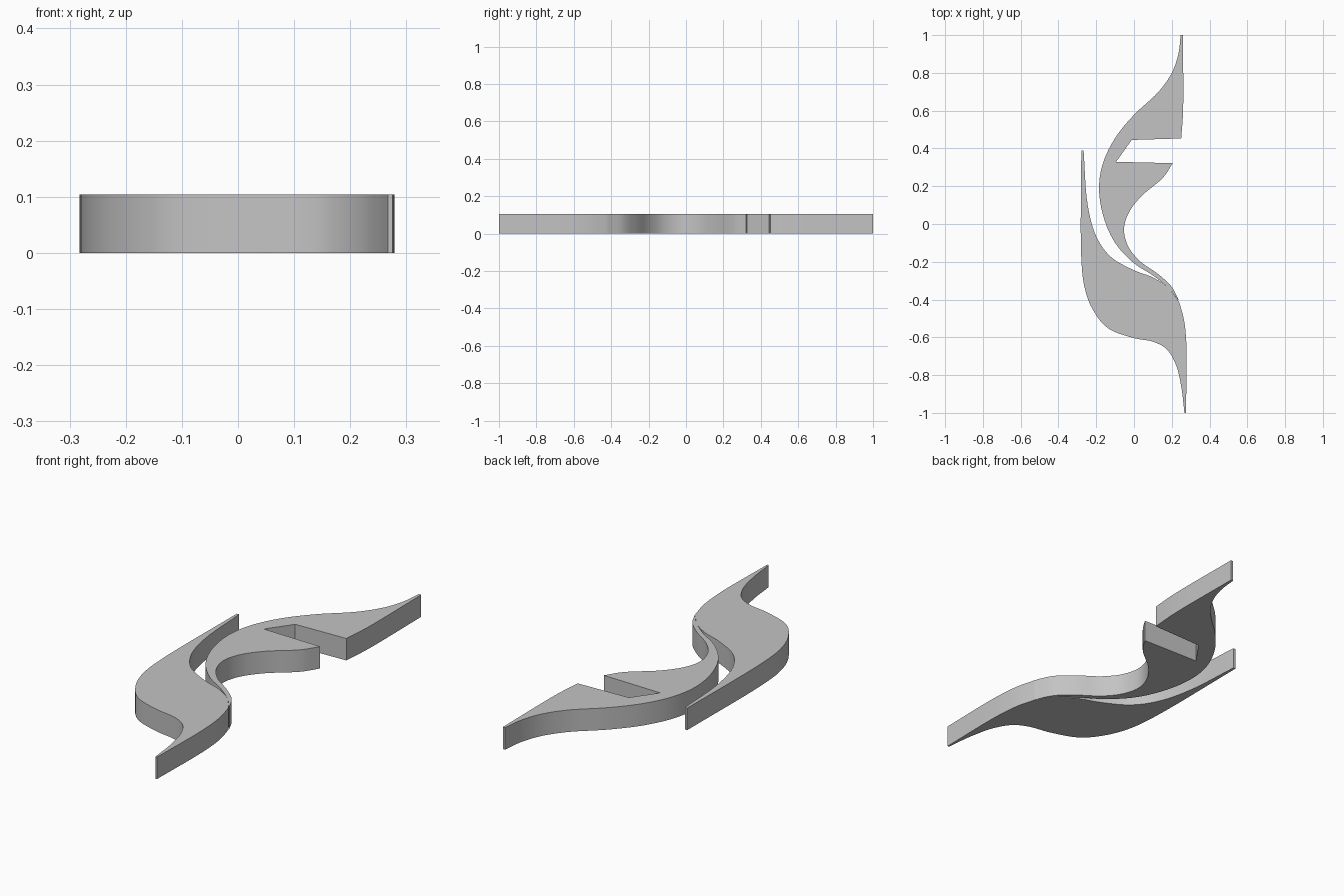
import bpy
import bmesh
import math
from mathutils import Vector

HEIGHT = 0.104
STEPS = 6

cube = bpy.data.objects.get("Cube")
if cube:
    bpy.data.objects.remove(cube, do_unlink=True)

grey = bpy.data.materials.new("plain grey")
grey.use_nodes = True
grey.diffuse_color = (0.55, 0.55, 0.55, 1)
grey.node_tree.nodes["Principled BSDF"].inputs["Base Color"].default_value = grey.diffuse_color


def smooth_path(points):
    """Rounded path through the points, by centripetal knots."""
    pts = [Vector(p) for p in points]
    pts = [2 * pts[0] - pts[1]] + pts + [2 * pts[-1] - pts[-2]]
    path = []
    for a, b, c, d in zip(pts, pts[1:], pts[2:], pts[3:]):
        t1 = math.sqrt((b - a).length)
        t2 = t1 + math.sqrt((c - b).length)
        t3 = t2 + math.sqrt((d - c).length)
        for i in range(STEPS):
            t = t1 + (t2 - t1) * i / STEPS
            ab, bc, cd = a.lerp(b, t / t1), b.lerp(c, (t - t1) / (t2 - t1)), c.lerp(d, (t - t2) / (t3 - t2))
            path.append(ab.lerp(bc, t / t2).lerp(bc.lerp(cd, (t - t1) / (t3 - t1)), (t - t1) / (t2 - t1)))
    return path + [pts[-2]]


def slab(name, edges):
    """Join edge paths into a closed outline and raise it to a slab."""
    outline = []
    for p in (p for edge in edges for p in edge):
        p = Vector(p)
        if not outline or (p - outline[-1]).length > 0.001:
            outline.append(p)
    if (outline[0] - outline[-1]).length < 0.001:
        outline.pop()
    bm = bmesh.new()
    base = bm.faces.new([bm.verts.new((p.x, p.y, 0)) for p in outline])
    top = bmesh.ops.extrude_face_region(bm, geom=[base], use_keep_orig=True)["geom"]
    bmesh.ops.translate(bm, verts=[v for v in top if isinstance(v, bmesh.types.BMVert)], vec=(0, 0, HEIGHT))
    bmesh.ops.recalc_face_normals(bm, faces=bm.faces)
    mesh = bpy.data.meshes.new(name)
    bm.to_mesh(mesh)
    bm.free()
    mesh.materials.append(grey)
    obj = bpy.data.objects.new(name, mesh)
    bpy.context.collection.objects.link(obj)
    bpy.ops.object.select_all(action="DESELECT")
    obj.select_set(True)
    bpy.context.view_layer.objects.active = obj
    bpy.ops.object.shade_smooth_by_angle(angle=math.radians(30))


# Upper ribbon: sweeping back, straight notch, curled belly
upper_back = smooth_path([(0.24, -0.41), (0.185, -0.342), (0.1, -0.272), (0, -0.208), (-0.1, -0.1),
                          (-0.162, 0.04), (-0.185, 0.19), (-0.165, 0.32), (-0.1, 0.455), (0, 0.578),
                          (0.13, 0.7), (0.2, 0.8), (0.235, 0.9), (0.247, 1)])
upper_side = smooth_path([(0.259, 1), (0.26, 0.6), (0.25, 0.453)])
notch = [(-0.012, 0.445), (-0.095, 0.329)]
upper_belly = smooth_path([(0.205, 0.322), (0.155, 0.247), (0.035, 0.143), (-0.03, 0.055), (-0.053, -0.03),
                           (-0.03, -0.12), (0.03, -0.195), (0.13, -0.267), (0.2, -0.333), (0.24, -0.41)])
slab("upper_ribbon", [upper_back, upper_side, notch, upper_belly])

# Lower ribbon: outer bend, tail and inner bend following the upper ribbon
lower_outer = smooth_path([(-0.279, 0.39), (-0.279, -0.18), (-0.262, -0.335), (-0.22, -0.45), (-0.14, -0.55),
                           (0, -0.604), (0.1, -0.623), (0.17, -0.66), (0.22, -0.74), (0.25, -0.86), (0.267, -1)])
lower_side = smooth_path([(0.275, -1), (0.278, -0.65), (0.265, -0.51), (0.24, -0.415)])
lower_inner = smooth_path([(0.24, -0.415), (0.18, -0.337), (0.1, -0.283), (0, -0.245), (-0.125, -0.172),
                           (-0.2, -0.065), (-0.245, 0.1), (-0.267, 0.39)])
slab("lower_ribbon", [lower_outer, lower_side, lower_inner])
